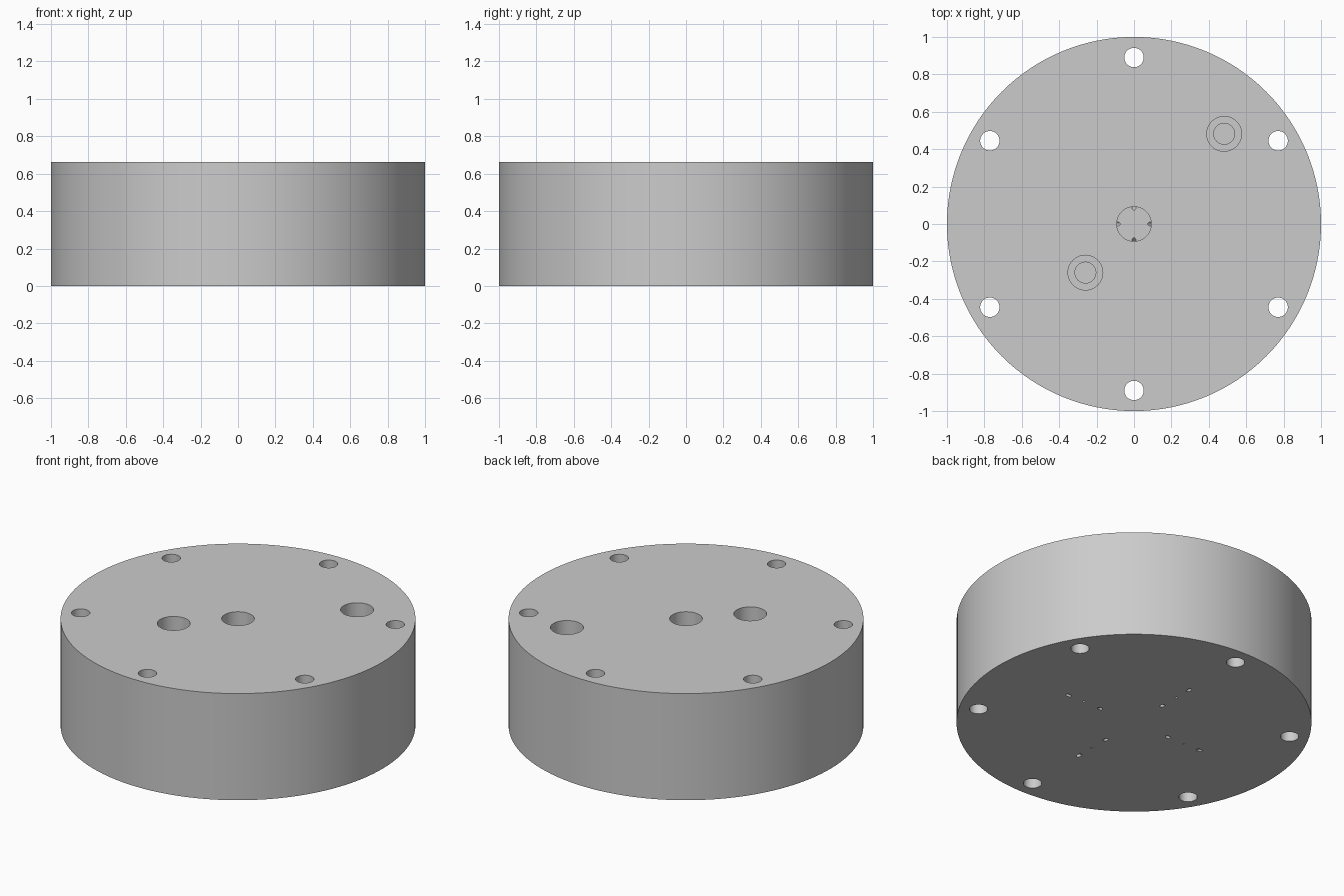
import bpy, bmesh
from math import sin, cos, pi, radians
from mathutils import Vector, Matrix

if "Cube" in bpy.data.objects:
    bpy.data.objects.remove(bpy.data.objects["Cube"])

SEAM, TOP = 0.16, 0.663


def add_rod(bm, a, b, r, seg=32):
    """Closed cylinder running from point a to point b."""
    a, b = Vector(a), Vector(b)
    d = b - a
    mat = Matrix.Translation((a + b) / 2) @ d.to_track_quat('Z', 'Y').to_matrix().to_4x4()
    bmesh.ops.create_cone(bm, cap_ends=True, segments=seg, radius1=r, radius2=r,
                          depth=d.length, matrix=mat)


def add_ring(bm, r0, r1, z0, z1, seg=96):
    """Closed ring with a rectangular cross-section."""
    prof = [(r0, z0), (r1, z0), (r1, z1), (r0, z1)]
    rows = [[bm.verts.new((r * cos(2 * pi * i / seg), r * sin(2 * pi * i / seg), z))
             for r, z in prof] for i in range(seg)]
    for i in range(seg):
        p, q = rows[i], rows[(i + 1) % seg]
        for k in range(4):
            n = (k + 1) % 4
            bm.faces.new((p[k], q[k], q[n], p[n]))


def make_object(name, bm):
    bmesh.ops.recalc_face_normals(bm, faces=bm.faces)
    me = bpy.data.meshes.new(name)
    bm.to_mesh(me)
    bm.free()
    ob = bpy.data.objects.new(name, me)
    bpy.context.collection.objects.link(ob)
    return ob


def make_disc(name, z0, z1):
    bm = bmesh.new()
    add_rod(bm, (0, 0, z0), (0, 0, z1), 1.0, 128)
    return make_object(name, bm)


def cut(ob, bm):
    cutter = make_object(ob.name + "_cutter", bm)
    cutter.hide_render = True
    mod = ob.modifiers.new("holes", 'BOOLEAN')
    mod.operation, mod.solver, mod.use_self = 'DIFFERENCE', 'EXACT', True
    mod.object = cutter
    bpy.ops.object.select_all(action='DESELECT')
    bpy.context.view_layer.objects.active = ob
    ob.select_set(True)
    bpy.ops.object.modifier_apply(modifier=mod.name)
    bpy.data.objects.remove(cutter)
    bpy.ops.object.shade_smooth_by_angle(angle=radians(30))


def add_bolt_holes(bm):
    for i in range(6):
        t = radians(30 + 60 * i)
        x, y = 0.89 * cos(t), 0.89 * sin(t)
        add_rod(bm, (x, y, -0.1), (x, y, TOP + 0.1), 0.052)


# Upper body: bolt holes, centre bore, two stepped ports and their ring channels
body = make_disc("upper_body", SEAM, TOP)
bm = bmesh.new()
add_bolt_holes(bm)
add_rod(bm, (0, 0, 0.1), (0, 0, TOP + 0.1), 0.092, 48)
for c, ring in ((0.482, 0.682), (-0.26, 0.368)):
    add_rod(bm, (c, c, 0.36), (c, c, TOP + 0.1), 0.093, 48)
    add_rod(bm, (c, c, 0.2), (c, c, 0.45), 0.056)
    add_ring(bm, ring - 0.07, ring + 0.07, 0.1, 0.26)
cut(body, bm)

# Lower plate: bolt holes and four rows of three fine orifices, outer ones slanted
plate = make_disc("orifice_plate", 0, SEAM)
bm = bmesh.new()
add_bolt_holes(bm)
for i in range(4):
    d = Vector((cos(i * pi / 2), sin(i * pi / 2), 0))
    for r_top, r_low, rad in ((0.09, 0.25, 0.012), (0.37, 0.37, 0.007), (0.68, 0.48, 0.012)):
        a = d * r_low
        b = d * r_top + Vector((0, 0, SEAM))
        ext = (b - a) * 0.25
        add_rod(bm, a - ext, b + ext, rad, 16)
cut(plate, bm)
